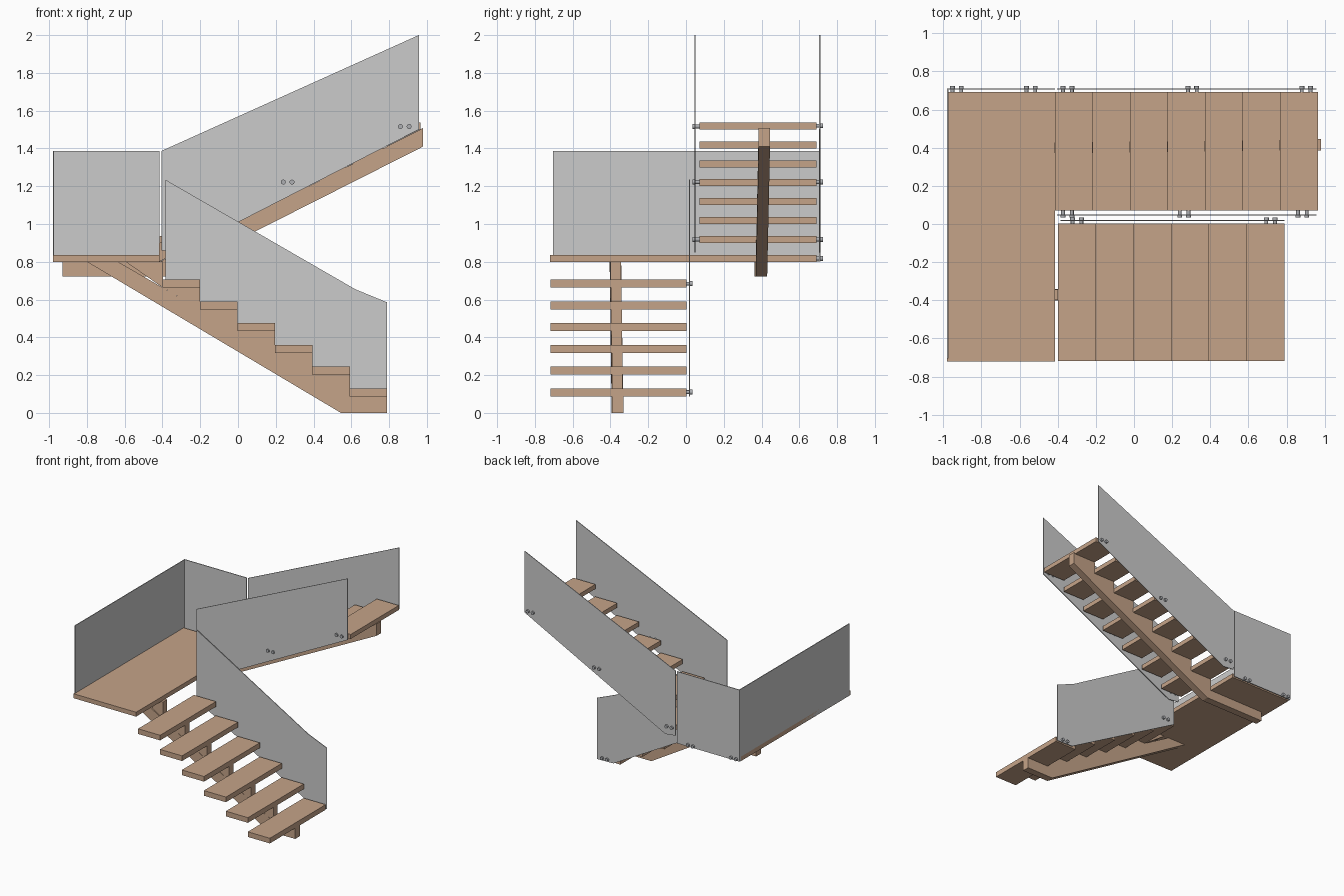
import bpy, bmesh, math
from mathutils import Matrix, Vector

if "Cube" in bpy.data.objects:
    bpy.data.objects.remove(bpy.data.objects["Cube"])


def material(name, rgb):
    m = bpy.data.materials.new(name)
    m.diffuse_color = (*rgb, 1)
    m.use_nodes = True
    m.node_tree.nodes["Principled BSDF"].inputs["Base Color"].default_value = m.diffuse_color
    return m


WOOD = material("warm_wood", (0.56, 0.37, 0.25))
PANEL = material("grey_panel", (0.60, 0.60, 0.60))
STEEL = material("steel", (0.42, 0.43, 0.45))


def finish(bm, name, mat):
    bmesh.ops.recalc_face_normals(bm, faces=bm.faces)
    me = bpy.data.meshes.new(name)
    bm.to_mesh(me)
    bm.free()
    me.materials.append(mat)
    ob = bpy.data.objects.new(name, me)
    bpy.context.collection.objects.link(ob)
    return ob


def prism(bm, profile, y, width, skew=0.0):
    """Extrude an (x, z) profile along y; skew swings it slightly in plan."""
    rows = [[bm.verts.new((x, y + s * width / 2 + skew * x, z)) for x, z in profile]
            for s in (-1, 1)]
    bm.faces.new(rows[0])
    bm.faces.new(rows[1][::-1])
    n = len(profile)
    for i in range(n):
        j = (i + 1) % n
        bm.faces.new((rows[0][i], rows[1][i], rows[1][j], rows[0][j]))


def box(name, lo, hi, mat):
    bm = bmesh.new()
    prism(bm, [(lo[0], lo[2]), (hi[0], lo[2]), (hi[0], hi[2]), (lo[0], hi[2])],
          (lo[1] + hi[1]) / 2, hi[1] - lo[1])
    return finish(bm, name, mat)


def plate(name, profile, y, width, mat, skew=0.0):
    bm = bmesh.new()
    prism(bm, profile, y, width, skew)
    return finish(bm, name, mat)


# Landing platform
box("landing", (-0.98, -0.72, 0.80), (-0.415, 0.692, 0.836), WOOD)

# Lower flight: treads, and triangular teeth that carry them
LOW_N, LOW_RUN, LOW_RISE = 6, 0.198, 0.115
teeth = bmesh.new()
for i in range(LOW_N + 1):
    xr, zb = 0.79 - LOW_RUN * i, 0.088 + LOW_RISE * i
    if i < LOW_N:
        box(f"lower_tread_{i + 1}", (xr - 0.199, -0.718, zb), (xr, 0.002, zb + 0.042), WOOD)
    if i > 0:
        zt = min(zb, 0.801) if i < LOW_N else 0.801
        prism(teeth, [(xr, zb - LOW_RISE), (xr, zt), (xr - LOW_RUN, zt)], -0.368, 0.056, 0.008)
finish(teeth, "lower_stringer_teeth", WOOD)

# Lower stringer beam with a flat foot
plate("lower_stringer", [(0.79, 0), (0.545, 0), (-0.80, 0.80), (-0.635, 0.80),
                         (0.595, 0.088), (0.79, 0.09)], -0.368, 0.06, WOOD, 0.008)

# Upper flight: treads and teeth
UP_N, UP_RUN, UP_RISE = 7, 0.197, 0.1
teeth = bmesh.new()
for j in range(UP_N):
    xl, zb = -0.415 + UP_RUN * j, 0.90 + UP_RISE * j
    box(f"upper_tread_{j + 1}", (xl, 0.072, zb), (xl + 0.199, 0.692, zb + 0.037), WOOD)
    prism(teeth, [(xl - 0.003, zb - UP_RISE), (xl + UP_RUN, zb), (xl - 0.003, zb)],
          0.404, 0.056, 0.011)
finish(teeth, "upper_stringer_teeth", WOOD)

# Upper stringer: level under the landing, then climbing
plate("upper_stringer", [(-0.93, 0.722), (-0.38, 0.722), (0.98, 1.41), (0.98, 1.508),
                         (-0.415, 0.80), (-0.93, 0.80)], 0.404, 0.06, WOOD, 0.011)

# Balustrade panels
T = 0.006
plate("lower_panel", [(-0.385, 1.235), (0.62, 0.655), (0.79, 0.585), (0.79, 0.088),
                      (0.64, 0.092), (-0.385, 0.665)], 0.018, T, PANEL)
climb = [(-0.405, 1.387), (0.957, 2.0), (0.957, 1.5), (-0.31, 0.85), (-0.405, 0.86)]
plate("upper_front_panel", climb, 0.048, T, PANEL)
plate("upper_back_panel", climb, 0.708, T, PANEL)
box("landing_back_panel", (-0.978, 0.705, 0.802), (-0.415, 0.711, 1.387), PANEL)
box("landing_side_panel", (-0.98, -0.705, 0.802), (-0.974, 0.711, 1.387), PANEL)


# Paired fixing bolts: a spacer shank and a wider head along y
def bolt_pair(name, x, z, y_tread, side):
    bm = bmesh.new()
    for dx in (0, 0.046):
        for r, a, b in ((0.010, -0.004, 0.024), (0.013, 0.019, 0.035)):
            mid = Vector((x + dx, y_tread + side * (a + b) / 2, z))
            bmesh.ops.create_cone(bm, cap_ends=True, segments=16, radius1=r, radius2=r,
                                  depth=b - a,
                                  matrix=Matrix.Translation(mid) @ Matrix.Rotation(math.pi / 2, 4, 'X'))
    ob = finish(bm, name, STEEL)
    bpy.ops.object.select_all(action='DESELECT')
    ob.select_set(True)
    bpy.context.view_layer.objects.active = ob
    bpy.ops.object.shade_smooth_by_angle()


for k, (x, z) in enumerate([(-0.322, 0.684), (0.694, 0.11)]):
    bolt_pair(f"lower_bolts_{k + 1}", x, z, 0.0, 1)
for k, (x, z) in enumerate([(-0.372, 0.918), (0.24, 1.222), (0.86, 1.516)]):
    bolt_pair(f"upper_front_bolts_{k + 1}", x, z, 0.07, -1)
for k, (x, z) in enumerate([(-0.372, 0.918), (0.283, 1.222), (0.88, 1.52)]):
    bolt_pair(f"upper_back_bolts_{k + 1}", x, z, 0.69, 1)
for k, x in enumerate((-0.952, -0.564)):
    bolt_pair(f"landing_bolts_{k + 1}", x, 0.817, 0.69, 1)
